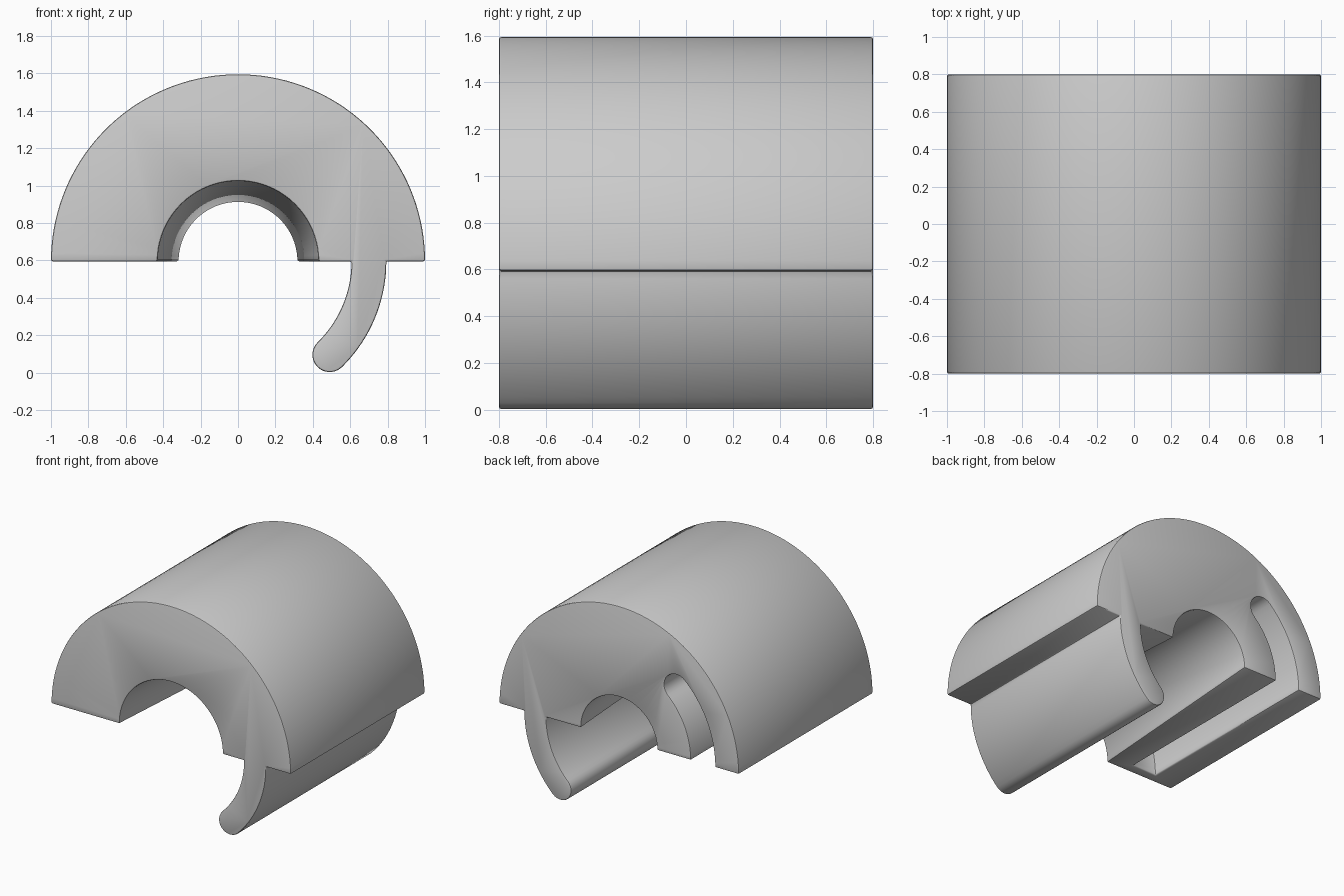
import bpy, bmesh
from math import cos, sin, radians

if "Cube" in bpy.data.objects:
    bpy.data.objects.remove(bpy.data.objects["Cube"])

BASE = 0.595      # height of the flat underside, centre of all the arcs
HALF = 0.8        # half the length along y


def arc(r, a0, a1, n, cx=0.0, cz=0.0):
    """Points (x, z) on an arc, angles in degrees."""
    angles = [radians(a0 + (a1 - a0) * i / n) for i in range(n + 1)]
    return [(cx + r * cos(a), cz + r * sin(a)) for a in angles]


def curved_arm(mid, half, start, end):
    """Arc-shaped strip with a round tip at the end angle."""
    e = radians(end)
    tip = arc(half, end - 180, end, 14, mid * cos(e), mid * sin(e))
    return (arc(mid - half, start, end, 18)[:-1] + tip
            + arc(mid + half, end, start, 18)[1:])


def loft(name, front, back, y0, y1):
    """Solid between two matching profiles."""
    bm = bmesh.new()
    a = [bm.verts.new((x, y0, z + BASE)) for x, z in front]
    b = [bm.verts.new((x, y1, z + BASE)) for x, z in back]
    bm.faces.new(a)
    bm.faces.new(b)
    for i in range(len(a)):
        j = (i + 1) % len(a)
        bm.faces.new((a[i], a[j], b[j], b[i]))
    bmesh.ops.recalc_face_normals(bm, faces=bm.faces)
    mesh = bpy.data.meshes.new(name)
    bm.to_mesh(mesh)
    bm.free()
    obj = bpy.data.objects.new(name, mesh)
    bpy.context.collection.objects.link(obj)
    return obj


def body_profile(bore):
    """Half ring with the hook hanging under its right side."""
    return (arc(1.0, 0, 180, 72) + arc(bore, 180, 0, 40)
            + curved_arm(0.7, 0.093, 0, -45.5))


# Half cylinder with tapered bore and hook
body = loft("half_clamp", body_profile(0.43), body_profile(0.317), -HALF, HALF)

# Blind slot for the matching hook, open to the back and below
slot = [(-0.6, -0.1)] + curved_arm(0.7, 0.1, 180, 133) + [(-0.8, -0.1)]
cutter = loft("slot_cutter", slot, slot, -0.725, HALF + 0.1)
cutter.hide_render = True
cutter.hide_viewport = True

cut = body.modifiers.new("slot", 'BOOLEAN')
cut.operation = 'DIFFERENCE'
cut.solver = 'EXACT'
cut.object = cutter

# Small rounded rims
bevel = body.modifiers.new("rims", 'BEVEL')
bevel.width = 0.01
bevel.segments = 2
bevel.limit_method = 'ANGLE'
bevel.angle_limit = radians(40)

# Bake the modifiers so that smoothing sees the final edges
graph = bpy.context.evaluated_depsgraph_get()
final = bpy.data.meshes.new_from_object(body.evaluated_get(graph))
body.modifiers.clear()
body.data = final
bpy.data.objects.remove(cutter)

grey = bpy.data.materials.new("grey plastic")
grey.diffuse_color = (0.6, 0.6, 0.6, 1.0)
grey.use_nodes = True
grey.node_tree.nodes["Principled BSDF"].inputs["Base Color"].default_value = grey.diffuse_color
body.data.materials.clear()
body.data.materials.append(grey)

bpy.context.view_layer.objects.active = body
body.select_set(True)
bpy.ops.object.shade_smooth_by_angle(angle=radians(35))
